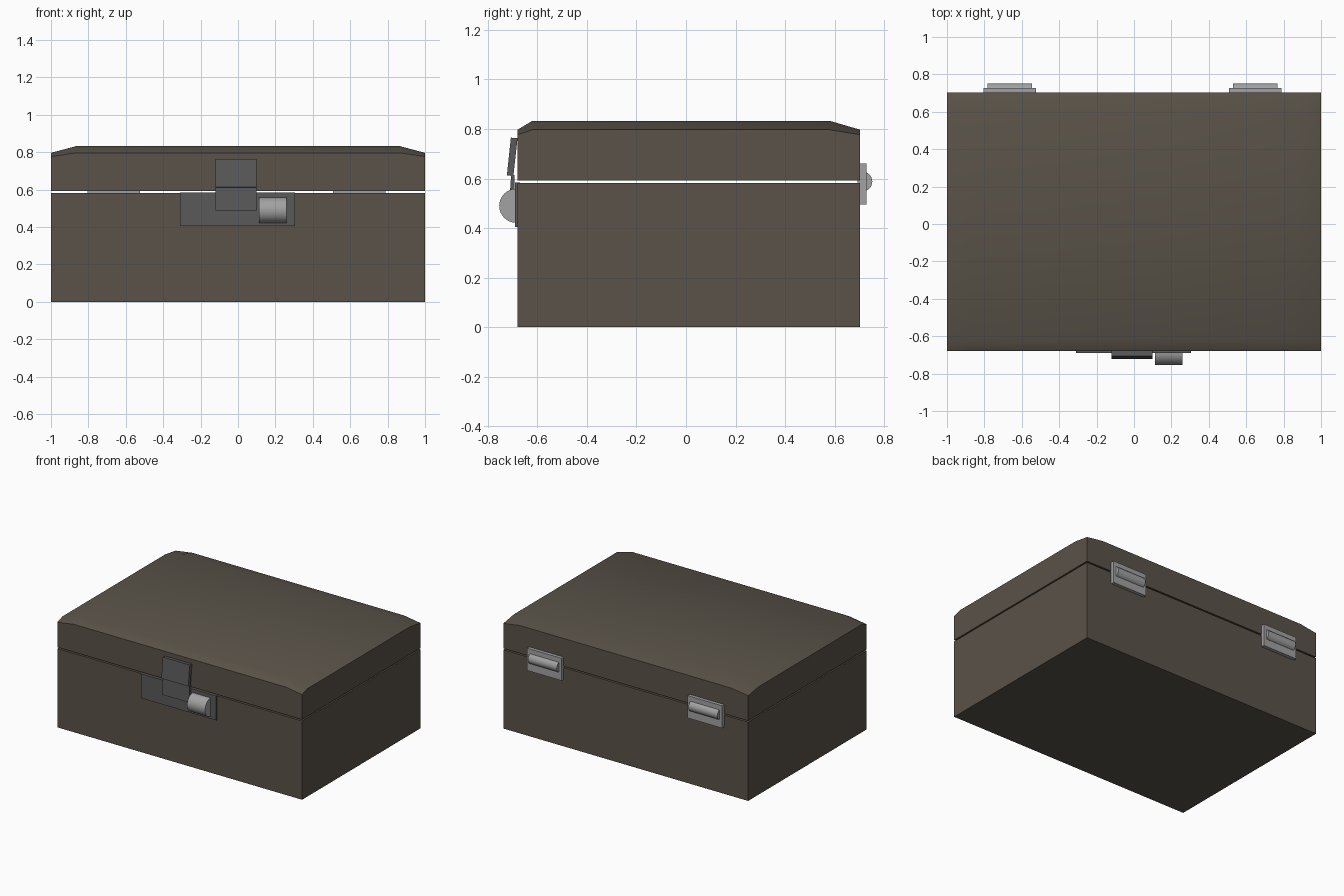
import bpy, bmesh, math

if "Cube" in bpy.data.objects:
    bpy.data.objects.remove(bpy.data.objects["Cube"])


def material(name, rgb):
    m = bpy.data.materials.new(name)
    m.diffuse_color = (*rgb, 1)
    m.use_nodes = True
    m.node_tree.nodes["Principled BSDF"].inputs["Base Color"].default_value = m.diffuse_color
    return m


BROWN = material("dark_brown", (0.10, 0.085, 0.065))
DARK = material("dark_metal", (0.10, 0.10, 0.10))
LIGHT = material("light_metal", (0.36, 0.36, 0.36))


def finish(name, bm, mat, smooth=None):
    bmesh.ops.recalc_face_normals(bm, faces=bm.faces)
    me = bpy.data.meshes.new(name)
    bm.to_mesh(me)
    bm.free()
    ob = bpy.data.objects.new(name, me)
    bpy.context.collection.objects.link(ob)
    me.materials.append(mat)
    if smooth:
        bpy.ops.object.select_all(action='DESELECT')
        ob.select_set(True)
        bpy.context.view_layer.objects.active = ob
        bpy.ops.object.shade_smooth_by_angle(angle=math.radians(smooth))
    return ob


def extrude_x(name, profile, x0, x1, mat, smooth=None):
    """Extrude a closed (y, z) profile along x."""
    bm = bmesh.new()
    face = bm.faces.new([bm.verts.new((x0, y, z)) for y, z in profile])
    new = bmesh.ops.extrude_face_region(bm, geom=[face])["geom"]
    bmesh.ops.translate(bm, vec=(x1 - x0, 0, 0),
                        verts=[v for v in new if isinstance(v, bmesh.types.BMVert)])
    return finish(name, bm, mat, smooth)


def box(name, x0, x1, y0, y1, z0, z1, mat):
    return extrude_x(name, [(y0, z0), (y1, z0), (y1, z1), (y0, z1)], x0, x1, mat)


def half_round(cy, cz, r, side, n=16):
    """Half disc profile bulging towards side (-1 front, 1 back)."""
    return [(cy + side * r * math.cos(a), cz + r * math.sin(a))
            for a in (math.pi * (i / n - 0.5) for i in range(n + 1))]


FRONT, BACK = -0.68, 0.703

# Case body
box("case_body", -1, 1, FRONT, BACK, 0, 0.582, BROWN)

# Lid: a 4 x 4 grid top with dropped edges and corners, then a straight skirt
bm = bmesh.new()
xs, ys = (-1, -0.865, 0.865, 1), (FRONT, -0.62, 0.58, BACK)
heights = (0.833, 0.797, 0.777)
grid = [[bm.verts.new((x, y, heights[(i in (0, 3)) + (j in (0, 3))]))
         for j, y in enumerate(ys)] for i, x in enumerate(xs)]
for i in range(3):
    for j in range(3):
        bm.faces.new((grid[i][j], grid[i + 1][j], grid[i + 1][j + 1], grid[i][j + 1]))
rim = ([grid[i][0] for i in range(3)] + [grid[3][j] for j in range(3)]
       + [grid[i][3] for i in (3, 2, 1)] + [grid[0][j] for j in (3, 2, 1)])
low = [bm.verts.new((v.co.x, v.co.y, 0.592)) for v in rim]
for k in range(12):
    n = (k + 1) % 12
    bm.faces.new((rim[k], rim[n], low[n], low[k]))
bm.faces.new(low)
finish("lid", bm, BROWN, 40)

# Latch plate
box("latch_plate", -0.31, 0.305, -0.691, FRONT + 0.01, 0.405, 0.585, DARK)

# Hasp: tilted upper leaf and lower tongue
extrude_x("hasp_upper", [(-0.68, 0.763), (-0.707, 0.765), (-0.723, 0.613), (-0.697, 0.610)],
          -0.12, 0.10, DARK)
extrude_x("hasp_lower", [(-0.693, 0.615), (-0.706, 0.615), (-0.714, 0.49), (-0.690, 0.49)],
          -0.12, 0.10, DARK)

# Latch knob: half drum
extrude_x("latch_knob", half_round(-0.685, 0.49, 0.069, -1), 0.112, 0.258, LIGHT, 30)

# Hinges: plate and barrel
for side, cx in (("left", -0.664), ("right", 0.648)):
    box("hinge_plate_" + side, cx - 0.141, cx + 0.141, BACK - 0.01, 0.728, 0.495, 0.66, LIGHT)
    extrude_x("hinge_barrel_" + side, half_round(0.712, 0.588, 0.04, 1),
              cx - 0.118, cx + 0.118, LIGHT, 30)
